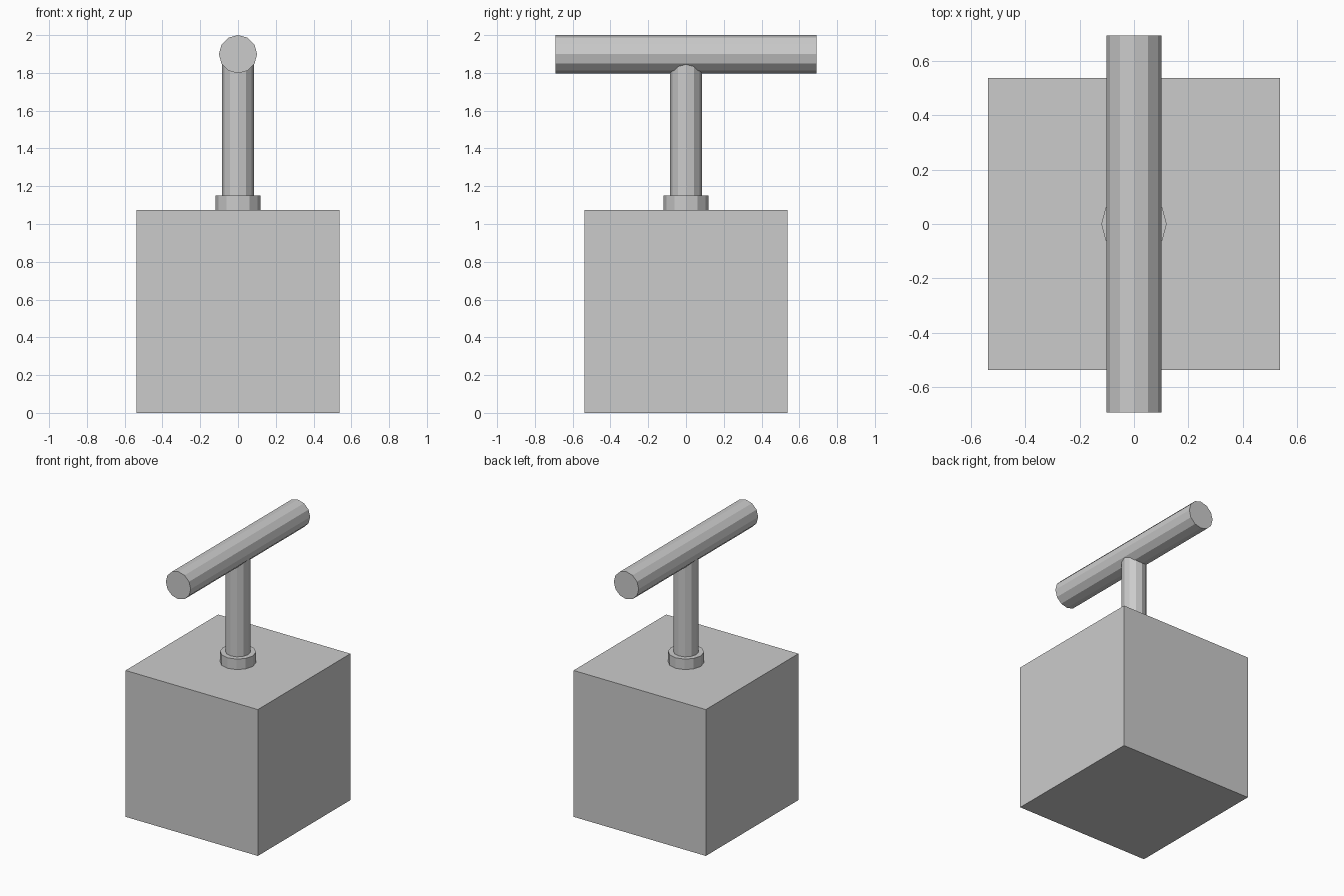
import bpy
from math import pi

if "Cube" in bpy.data.objects:
    bpy.data.objects.remove(bpy.data.objects["Cube"])


def cylinder(name, radius, length, center, rotation=(0, 0, 0)):
    bpy.ops.mesh.primitive_cylinder_add(vertices=12, radius=radius, depth=length,
                                        location=center, rotation=rotation)
    obj = bpy.context.object
    obj.name = name
    # put a corner on the x axis
    for v in obj.data.vertices:
        v.co.x, v.co.y = v.co.y, -v.co.x
    return obj


# Cube body
SIDE = 1.073
bpy.ops.mesh.primitive_cube_add(size=SIDE, location=(0, 0, SIDE / 2))
bpy.context.object.name = "box"

# Collar around the foot of the shaft
cylinder("collar", 0.12, 1.15 - SIDE, (0, 0, (1.15 + SIDE) / 2))

# Plunger shaft, running up into the handle
cylinder("shaft", 0.084, 1.88 - SIDE, (0, 0, (1.88 + SIDE) / 2))

# Crossbar handle along y
cylinder("handle", 0.101, 1.384, (0, 0, 1.899), (pi / 2, 0, 0))
